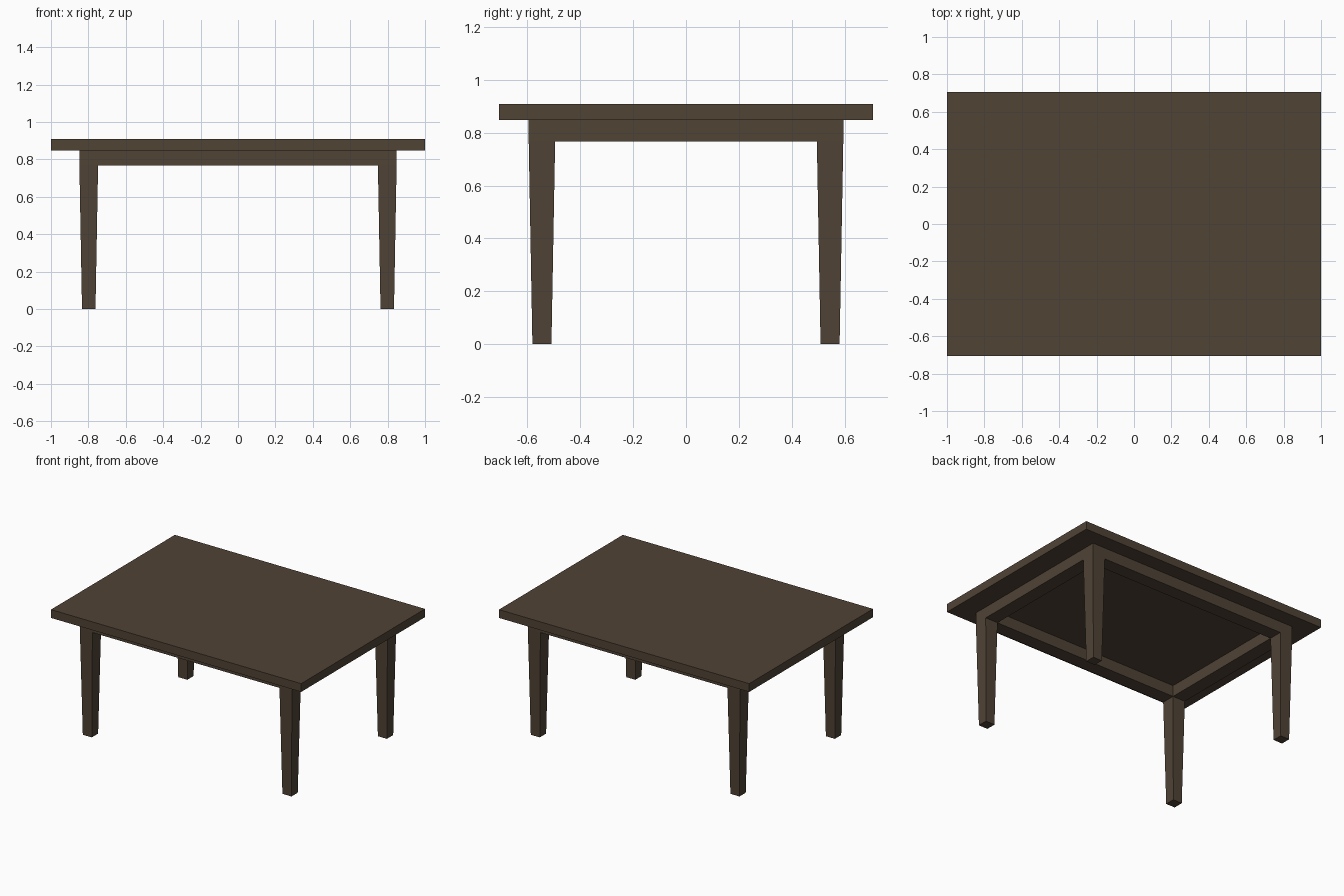
import bpy, bmesh

if "Cube" in bpy.data.objects:
    bpy.data.objects.remove(bpy.data.objects["Cube"])

TOP_Z, SLAB_Z, RAIL_Z = 0.908, 0.848, 0.767   # top face, slab underside, rail underside
LEG_X, LEG_Y = 0.798, 0.545                   # leg centres
HALF_TOP, HALF_FOOT = 0.05, 0.036             # leg half widths

wood = bpy.data.materials.new("dark_wood")
wood.diffuse_color = (0.08, 0.056, 0.036, 1)
wood.use_nodes = True
wood.node_tree.nodes["Principled BSDF"].inputs["Base Color"].default_value = wood.diffuse_color


def stack(name, x, y, sections):
    """Solid lofted through rectangles given as (z, half_x, half_y)."""
    bm = bmesh.new()
    rings = [[bm.verts.new((sx * hx, sy * hy, z))
              for sx, sy in ((-1, -1), (1, -1), (1, 1), (-1, 1))]
             for z, hx, hy in sections]
    bm.faces.new(rings[0][::-1])
    bm.faces.new(rings[-1])
    for a, b in zip(rings, rings[1:]):
        for i in range(4):
            j = (i + 1) % 4
            bm.faces.new((a[i], a[j], b[j], b[i]))
    mesh = bpy.data.meshes.new(name)
    bm.to_mesh(mesh)
    bm.free()
    mesh.materials.append(wood)
    obj = bpy.data.objects.new(name, mesh)
    obj.location = (x, y, 0)
    bpy.context.collection.objects.link(obj)


def block(name, x, y, hx, hy, z0, z1):
    stack(name, x, y, [(z0, hx, hy), (z1, hx, hy)])


# Table top
block("table_top", 0, 0, 1.0, 0.707, SLAB_Z, TOP_Z)

# Tapered legs with a square block where the rails join
for sy, depth in ((-1, "front"), (1, "back")):
    for sx, side in ((-1, "left"), (1, "right")):
        stack(f"{depth}_{side}_leg", sx * LEG_X, sy * LEG_Y,
              [(0, HALF_FOOT, HALF_FOOT), (RAIL_Z, HALF_TOP, HALF_TOP),
               (SLAB_Z, HALF_TOP, HALF_TOP)])

# Apron rails running between the legs, flush with them
for s, depth, side in ((-1, "front", "left"), (1, "back", "right")):
    block(f"{depth}_rail", 0, s * LEG_Y, LEG_X - HALF_TOP, HALF_TOP, RAIL_Z, SLAB_Z)
    block(f"{side}_rail", s * LEG_X, 0, HALF_TOP, LEG_Y - HALF_TOP, RAIL_Z, SLAB_Z)
